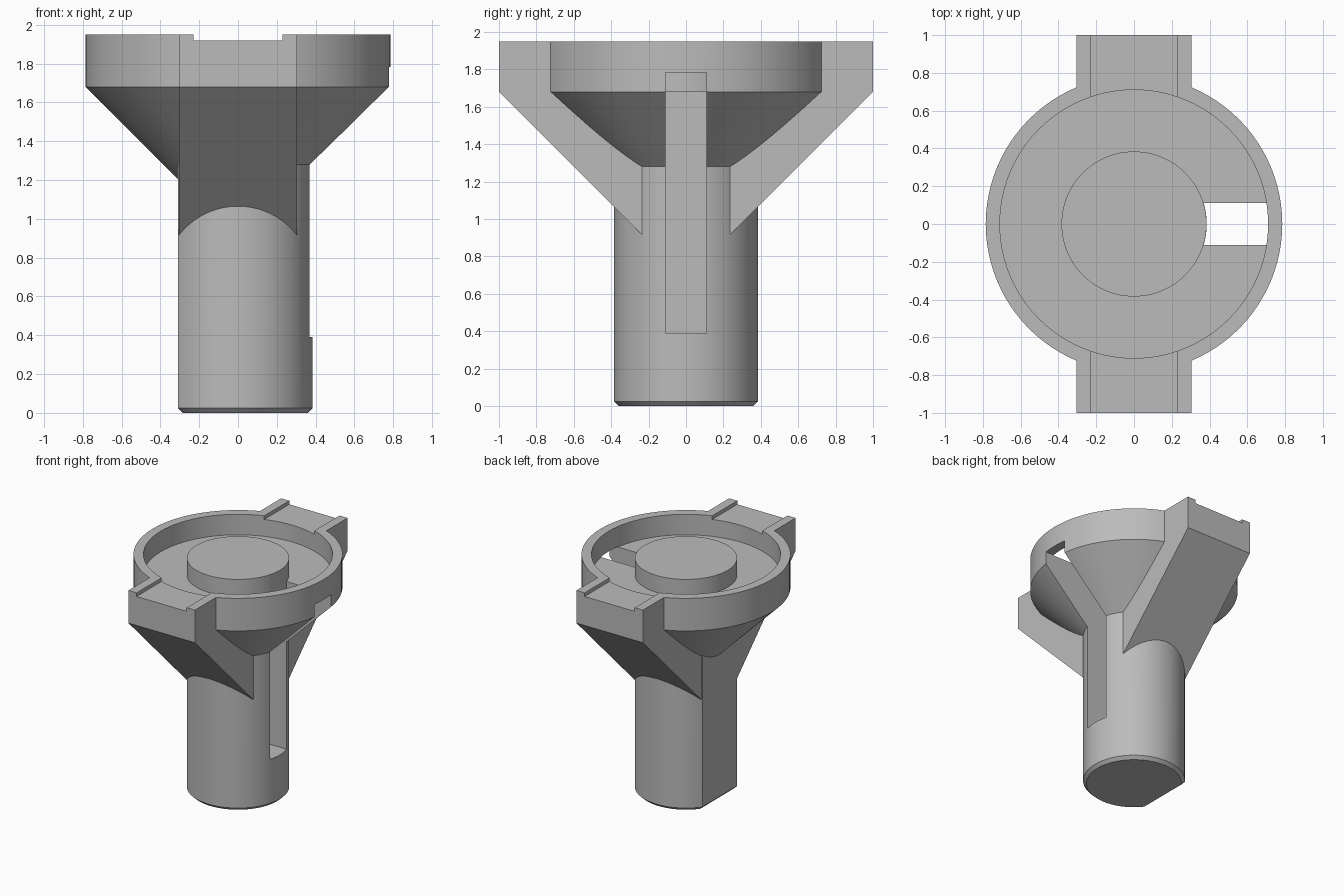
import bpy, bmesh, math
from mathutils import Vector

SEGMENTS = 96
TOP = 1.95          # rim height
FLANGE = 1.68       # bottom of the upright rim
RIM, POCKET, POST = 0.785, 0.71, 0.385
FLAT = 0.31         # distance of the flat side from the axis
CHAMFER = 0.025

if "Cube" in bpy.data.objects:
    bpy.data.objects.remove(bpy.data.objects["Cube"])

grey = bpy.data.materials.new("plain_grey")
grey.use_nodes = True
grey.diffuse_color = (0.5, 0.5, 0.5, 1)
grey.node_tree.nodes["Principled BSDF"].inputs["Base Color"].default_value = grey.diffuse_color


def make_object(name, bm):
    bmesh.ops.recalc_face_normals(bm, faces=bm.faces)
    mesh = bpy.data.meshes.new(name)
    bm.to_mesh(mesh)
    bm.free()
    mesh.materials.append(grey)
    obj = bpy.data.objects.new(name, mesh)
    bpy.context.collection.objects.link(obj)
    return obj


def stack(name, rings):
    """Solid made by joining closed rings of points, capped at both ends."""
    bm = bmesh.new()
    loops = [[bm.verts.new(p) for p in ring] for ring in rings]
    for low, high in zip(loops, loops[1:]):
        for i in range(len(low)):
            j = (i + 1) % len(low)
            bm.faces.new((low[i], low[j], high[j], high[i]))
    bm.faces.new(loops[0])
    bm.faces.new(loops[-1])
    return make_object(name, bm)


def circle(radius, z):
    return [Vector((radius * math.cos(a), radius * math.sin(a), z))
            for a in (2 * math.pi * i / SEGMENTS for i in range(SEGMENTS))]


def box(name, low, high):
    x0, y0, z0 = low
    x1, y1, z1 = high
    return stack(name, [[(x0, y0, z), (x1, y0, z), (x1, y1, z), (x0, y1, z)]
                        for z in (z0, z1)])


def combine(target, other, operation):
    mod = target.modifiers.new(operation.lower(), 'BOOLEAN')
    mod.operation = operation
    mod.solver = 'EXACT'
    mod.object = other
    bpy.context.view_layer.objects.active = target
    bpy.ops.object.modifier_apply(modifier=mod.name)
    bpy.data.objects.remove(other)


# Conical head under an upright rim; the cone tip is buried in the post
tip = 0.2
body = stack("flanged_post", [circle(tip, FLANGE - RIM + tip),
                              circle(RIM, FLANGE), circle(RIM, TOP)])

# Round post with a flat on one side and a chamfered foot
bm = bmesh.new()
bmesh.ops.create_circle(bm, cap_ends=True, segments=SEGMENTS, radius=POST)
cut = bmesh.ops.bisect_plane(bm, geom=bm.verts[:] + bm.edges[:] + bm.faces[:],
                             plane_co=(-FLAT, 0, 0), plane_no=(-1, 0, 0), clear_outer=True)
outline = [v.co.copy() for v in bm.faces[:][0].verts]
bm.free()
foot_scale = (POST - CHAMFER) / POST
foot = [Vector((max(p.x * foot_scale, CHAMFER - FLAT), p.y * foot_scale, 0)) for p in outline]
post = stack("post", [foot] + [[p + Vector((0, 0, z)) for p in outline] for z in (CHAMFER, 1.6)])
combine(body, post, 'UNION')

# Front and back brackets with sloping undersides
half = 0.305
for side in (-1, 1):
    profile = [(0.1, FLANGE - 0.9), (1, FLANGE), (1, TOP), (0.1, TOP)]
    bracket = stack("bracket", [[(x, side * y, z) for y, z in profile] for x in (-half, half)])
    combine(body, bracket, 'UNION')

# Round pocket, shallow channel across the brackets, and the side slot
FLOOR, CHANNEL = 1.78, 1.92
combine(body, stack("pocket", [circle(POCKET, FLOOR), circle(POCKET, 2.2)]), 'DIFFERENCE')
combine(body, box("channel", (-0.23, -1.2, CHANNEL), (0.23, 1.2, 2.2)), 'DIFFERENCE')
combine(body, box("slot", (0.15, -0.11, 0.39), (1, 0.11, FLOOR + 0.003)), 'DIFFERENCE')

# Round boss standing in the pocket
combine(body, stack("boss", [circle(POST - 0.001, FLANGE), circle(POST - 0.001, CHANNEL)]), 'UNION')

bpy.ops.object.select_all(action='DESELECT')
body.select_set(True)
bpy.context.view_layer.objects.active = body
bpy.ops.object.shade_smooth_by_angle(angle=math.radians(25))
